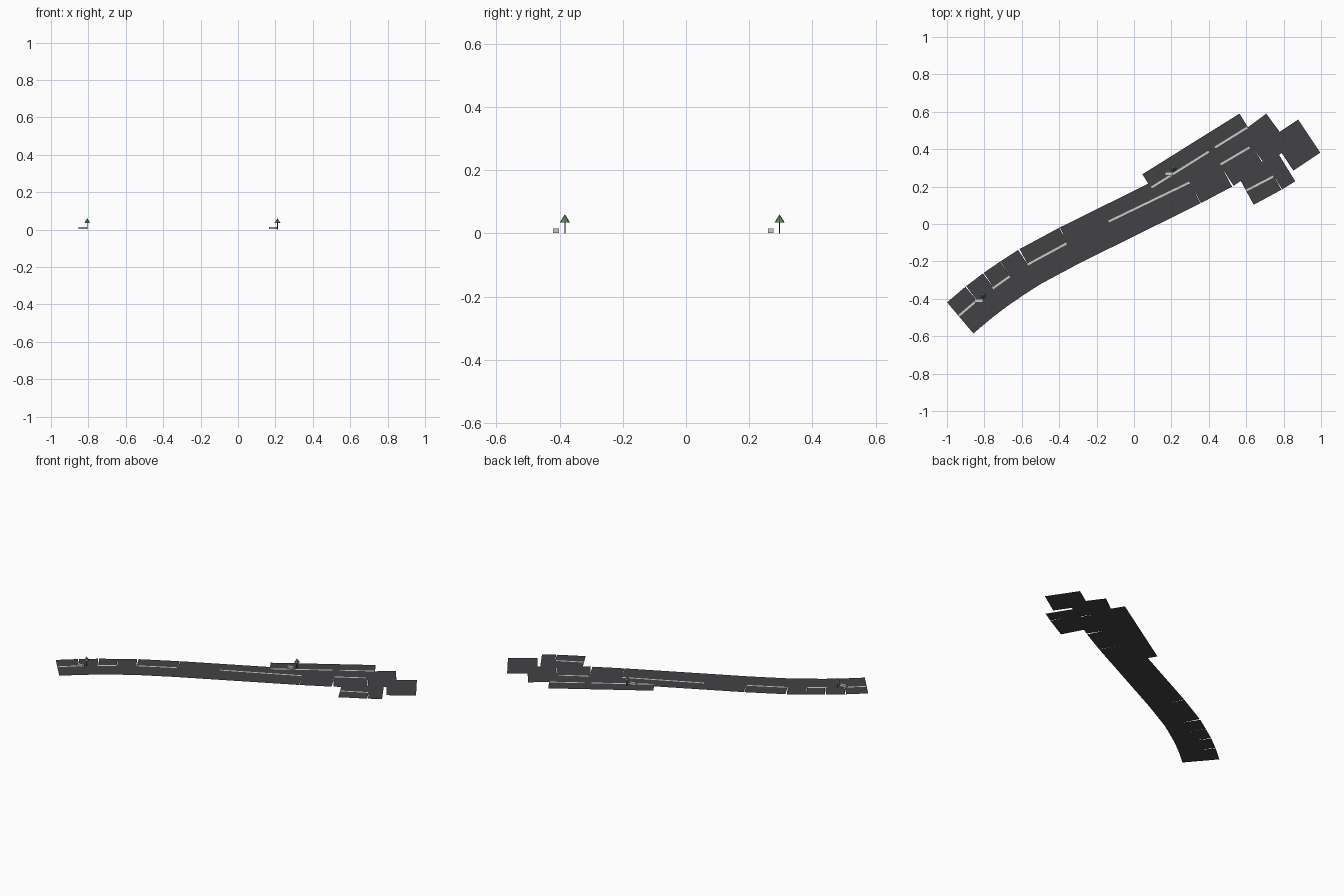
import bpy, bmesh, math
from mathutils import Vector, Matrix

if "Cube" in bpy.data.objects:
    bpy.data.objects.remove(bpy.data.objects["Cube"])


def material(name, rgb):
    m = bpy.data.materials.new(name)
    m.diffuse_color = (*rgb, 1)
    m.use_nodes = True
    m.node_tree.nodes["Principled BSDF"].inputs["Base Color"].default_value = m.diffuse_color
    return m


ASPHALT = material("asphalt", (0.055, 0.055, 0.06))
PAINT = material("paint", (0.6, 0.6, 0.57))
LEAF = material("leaf", (0.12, 0.30, 0.13))
BARK = material("bark", (0.04, 0.03, 0.02))


def finish(name, bm, mat=None):
    me = bpy.data.meshes.new(name)
    bm.to_mesh(me)
    bm.free()
    ob = bpy.data.objects.new(name, me)
    bpy.context.collection.objects.link(ob)
    if mat:
        me.materials.append(mat)
    return ob


def strip(name, a, b, width, z, mat):
    """Flat rectangle along the line a-b."""
    a, b = Vector(a), Vector(b)
    d = (b - a).normalized()
    n = Vector((-d.y, d.x)) * width / 2
    bm = bmesh.new()
    bm.faces.new([bm.verts.new((p.x, p.y, z)) for p in (a - n, b - n, b + n, a + n)])
    return finish(name, bm, mat)


def cone(name, x, y, z0, z1, r0, r1, sides, mat):
    bm = bmesh.new()
    bmesh.ops.create_cone(bm, cap_ends=True, segments=sides, radius1=r0, radius2=r1,
                          depth=z1 - z0,
                          matrix=Matrix.Translation((x, y, (z0 + z1) / 2)))
    return finish(name, bm, mat)


# Road: straight slabs joined along a bending centreline
def road(name, path, width):
    for i, (a, b) in enumerate(zip(path, path[1:])):
        strip(f"{name}_{i + 1}", a, b, width, 0, ASPHALT)


road("main_road", [(-0.929, -0.502), (-0.831, -0.419), (-0.742, -0.351), (-0.654, -0.291),
                   (-0.560, -0.230), (-0.348, -0.116), (0.307, 0.208), (0.473, 0.296),
                   (0.638, 0.403), (0.772, 0.502)], 0.218)
road("end_road", [(0.793, 0.374), (0.937, 0.470)], 0.213)
road("upper_lane", [(0.090, 0.194), (0.415, 0.397), (0.609, 0.518)], 0.17)
road("lower_lane", [(0.597, 0.182), (0.745, 0.262), (0.815, 0.305)], 0.18)

# Painted lane lines
LINES = [((-0.935, -0.490), (-0.842, -0.410)), ((-0.756, -0.345), (-0.665, -0.280)),
         ((-0.569, -0.217), (-0.361, -0.104)), ((-0.136, 0.013), (0.297, 0.222)),
         ((0.093, 0.195), (0.400, 0.387)), ((0.433, 0.409), (0.606, 0.516)),
         ((0.462, 0.318), (0.617, 0.409)), ((0.601, 0.179), (0.745, 0.254))]
for i, (a, b) in enumerate(LINES):
    strip(f"lane_line_{i + 1}", a, b, 0.011, 0.001, PAINT)

# Roadside trees, each with a low bench block beside it
for i, (x, y) in enumerate([(-0.806, -0.383), (0.211, 0.296)]):
    cone(f"tree_trunk_{i + 1}", x, y, 0, 0.037, 0.002, 0.002, 6, BARK)
    cone(f"tree_crown_{i + 1}", x, y, 0.035, 0.061, 0.016, 0, 8, LEAF)
    bm = bmesh.new()
    bmesh.ops.create_cube(bm, size=1, matrix=Matrix.Translation((x - 0.024, y - 0.028, 0.0085))
                          @ Matrix.Diagonal((0.044, 0.018, 0.013, 1)))
    finish(f"bench_{i + 1}", bm)
